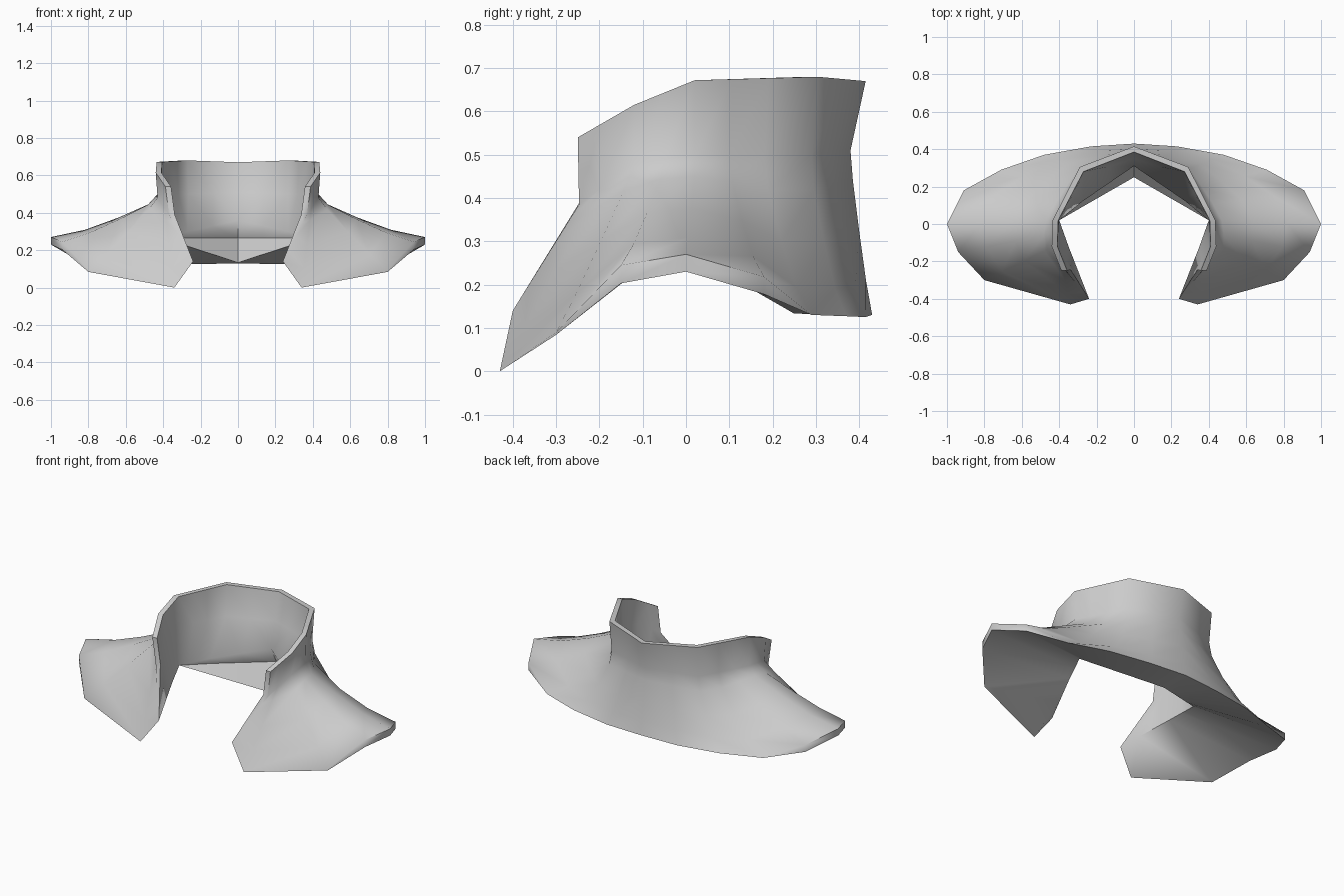
import bpy, bmesh, math
from mathutils import Vector

if "Cube" in bpy.data.objects:
    bpy.data.objects.remove(bpy.data.objects["Cube"])

# Half outlines run from the centre of the back round to the front opening
RIM_OUT = [(0, .415, .67), (.29, .305, .68), (.435, .02, .672), (.44, -.12, .615), (.388, -.25, .54)]
NECK_OUT = [(0, .38, .51), (.285, .29, .50), (.43, .02, .50), (.43, -.12, .48), (.368, -.247, .385)]
RIM_IN = [(0, .385, .67), (.27, .28, .68), (.405, .02, .672), (.41, -.118, .615), (.358, -.248, .54)]
NECK_IN = [(0, .35, .51), (.265, .265, .50), (.40, .02, .50), (.40, -.12, .48), (.338, -.246, .39)]
# Lining: bottom of the wall, groove under it, and the lip below the groove
WALL_IN = [(0, .31, .36), (.27, .125, .30), (.40, .02, .265), (.35, -.12, .225), (.24, -.40, .14)]
GROOVE = [(0, .36, .265), (.27, .14, .265), (.40, .02, .265), (.35, -.12, .225), (.24, -.40, .14)]
LIP = [(0, .25, .133), (.27, .095, .222), (.40, .02, .265), (.35, -.12, .225), (.24, -.40, .14)]
HEM = [(0, .43, .13), (.23, .415, .125), (.48, .37, .127), (.71, .29, .13), (.91, .18, .218),
       (1, 0, .27), (.94, -.15, .245), (.80, -.30, .09), (.34, -.43, 0), (.24, -.40, .14)]
COLUMNS = [0, .5, 1, 1.4, 1.7, 2, 2.5, 3, 3.6, 4]
FLARE = [.5, .7, 1, 1, 1, 1, .6, .2, 0, 0]         # how hollow each column is
HEM_DROP = [0, 0, 0, 0, .04, .04, .042, .006, 0, 0]  # thickness of the shoulder edge


def sample(points):
    """Spread a five-point outline over all columns."""
    ring = []
    for u in COLUMNS:
        i = min(int(u), 3)
        ring.append(Vector(points[i]).lerp(Vector(points[i + 1]), u - i))
    return ring


def flared(top, bottom, across, down):
    """Ring between neck and hem, following a hollow curve."""
    ring = []
    for a, b, w in zip(top, bottom, FLARE):
        mean = (across + down) / 2
        s = mean + (across - mean) * w
        t = mean + (down - mean) * w
        p = a.lerp(b, s)
        p.z = a.z + (b.z - a.z) * t
        ring.append(p)
    return ring


neck = sample(NECK_OUT)
hem = [Vector(p) for p in HEM]
hem_low = [p - Vector((0, 0, d)) for p, d in zip(hem, HEM_DROP)]
rings = [sample(RIM_OUT), neck]
rings += [flared(neck, hem, s, t) for s, t in ((.07, .22), (.36, .54), (.68, .83))]
rings += [hem, hem_low]
rings += [sample(outline) for outline in (LIP, GROOVE, WALL_IN, NECK_IN, RIM_IN)]

# Closed shell: outside, hem, underside, lining and rim.
# Where outlines meet, they share a vertex and the faces shrink to triangles.
bm = bmesh.new()
shared = {}


def vert(p):
    key = tuple(round(v, 4) for v in p)
    if key not in shared:
        shared[key] = bm.verts.new(p)
    return shared[key]


def face(corners):
    unique = list(dict.fromkeys(corners))
    if len(unique) > 2 and bm.faces.get(unique) is None:
        bm.faces.new(unique)


grid = [[vert(p) for p in ring] for ring in rings]
for r in range(len(grid)):
    a, b = grid[r], grid[(r + 1) % len(grid)]
    for c in range(len(COLUMNS) - 1):
        face((a[c], b[c], b[c + 1], a[c + 1]))

# Front end of the collar and the thin edge below it
last = [ring[-1] for ring in grid]
face((last[0], last[1], last[-2], last[-1]))
face(last[1:6] + [last[-2]])
bmesh.ops.recalc_face_normals(bm, faces=bm.faces)

mesh = bpy.data.meshes.new("shoulder_collar")
bm.to_mesh(mesh)
bm.free()
collar = bpy.data.objects.new("shoulder_collar", mesh)
bpy.context.collection.objects.link(collar)
bpy.context.view_layer.objects.active = collar
collar.select_set(True)

# Mirror to the other side
mirror = collar.modifiers.new("mirror", 'MIRROR')
mirror.use_clip = True
bpy.ops.object.modifier_apply(modifier="mirror")
bpy.ops.object.shade_smooth_by_angle(angle=math.radians(55))
